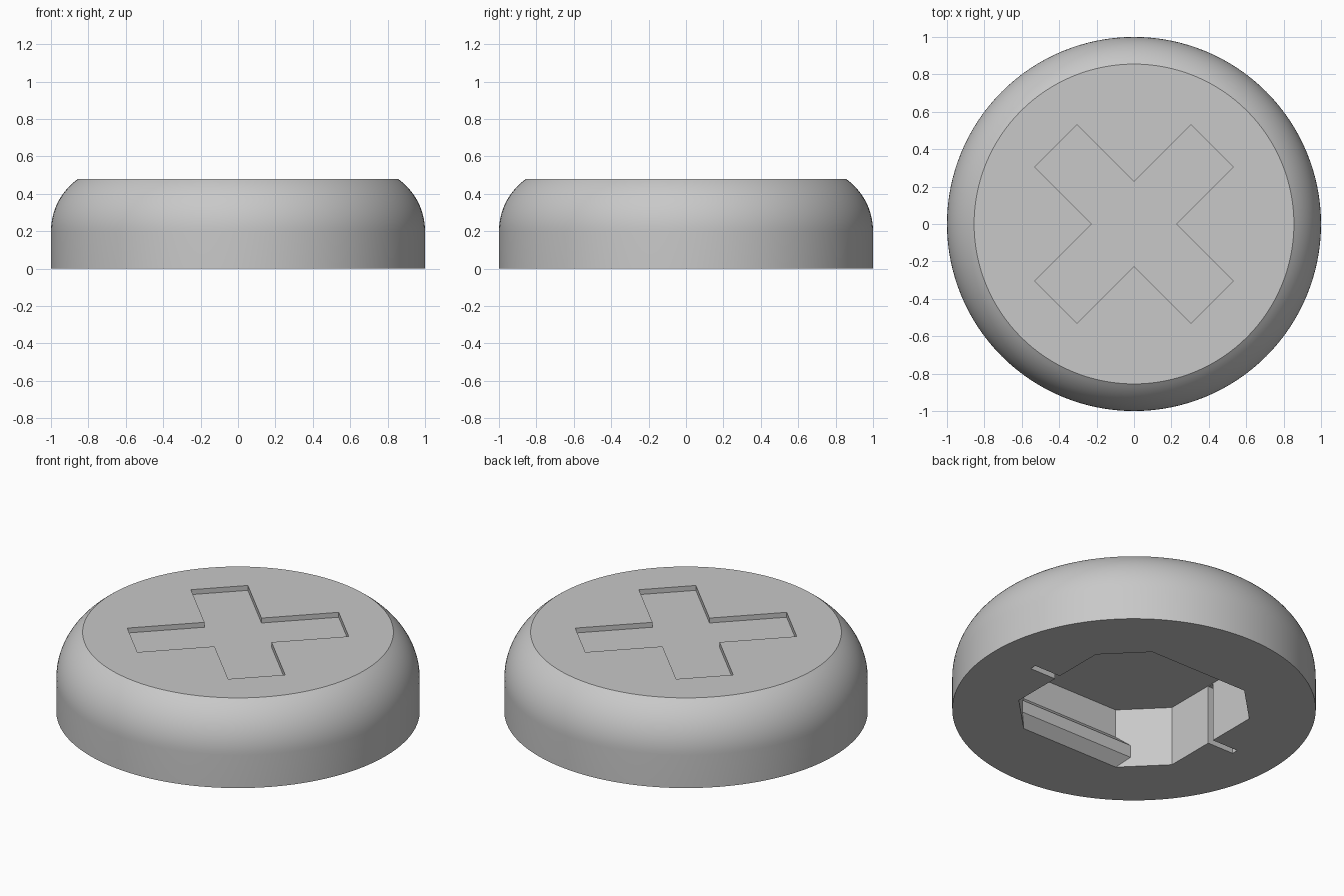
import bpy, bmesh, math

cube = bpy.data.objects.get("Cube")
if cube:
    bpy.data.objects.remove(cube, do_unlink=True)

grey = bpy.data.materials.new("plain_grey")
grey.use_nodes = True
colour = (0.58, 0.58, 0.58, 1)
grey.diffuse_color = colour
grey.node_tree.nodes["Principled BSDF"].inputs["Base Color"].default_value = colour


def loft(name, layers):
    """Closed solid through stacked rings of matching points, each (height, ring)."""
    bm = bmesh.new()
    rings = [[bm.verts.new((x, y, z)) for x, y in ring] for z, ring in layers]
    n = len(rings[0])
    for low, high in zip(rings, rings[1:]):
        for i in range(n):
            j = (i + 1) % n
            bm.faces.new((low[i], low[j], high[j], high[i]))
    bm.faces.new(rings[0][::-1])
    bm.faces.new(rings[-1])
    bmesh.ops.recalc_face_normals(bm, faces=bm.faces)
    mesh = bpy.data.meshes.new(name)
    bm.to_mesh(mesh)
    bm.free()
    mesh.materials.append(grey)
    obj = bpy.data.objects.new(name, mesh)
    bpy.context.collection.objects.link(obj)
    return obj


def circle(r, n=128):
    return [(r * math.cos(2 * math.pi * i / n), r * math.sin(2 * math.pi * i / n))
            for i in range(n)]


def four_way(quarter):
    """Repeat a quarter outline around the centre in quarter turns."""
    ring = []
    for _ in range(4):
        ring += quarter
        quarter = [(-y, x) for x, y in quarter]
    return ring


def cavity_ring(d):
    """Square with clipped corners; front and back walls pushed inward by d."""
    a, b = 0.55, 0.33
    right = [(a, -b), (a, b), (b + d, a - d), (-b - d, a - d)]
    return right + [(-x, -y) for x, y in right]


# Round body: straight wall with a rounded shoulder and a flat top
wall, top, top_r = 0.2, 0.48, 0.855
sweep = 2 * math.atan((1 - top_r) / (top - wall))
radius = (top - wall) / math.sin(sweep)
steps = 14
layers = [(0, circle(1))]
for i in range(steps + 1):
    t = sweep * i / steps
    layers.append((wall + radius * math.sin(t), circle(1 - radius * (1 - math.cos(t)))))
body = loft("round_button_body", layers)

# Cutters: top cross, underside cavity with two snap ridges, and side slots
cross = four_way([(0.225, 0), (0.53, 0.305), (0.305, 0.53)])
ridge = 0.058
cutters = [
    loft("cross_cutter", [(0.45, cross), (0.6, cross)]),
    loft("cavity_cutter", [(z, cavity_ring(d)) for z, d in (
        (-0.1, 0), (0, 0), (ridge, ridge), (0.133, ridge), (0.19, 0), (0.363, 0))]),
]
slot = [(-0.725, -0.02), (0.725, -0.02), (0.725, 0.02), (-0.725, 0.02)]
cutters.append(loft("slot_cutter", [(-0.05, slot), (0.36, slot)]))

bpy.ops.object.select_all(action="DESELECT")
body.select_set(True)
bpy.context.view_layer.objects.active = body
for cutter in cutters:
    cutter.hide_render = True
    mod = body.modifiers.new(cutter.name, "BOOLEAN")
    mod.operation = "DIFFERENCE"
    mod.solver = "EXACT"
    mod.object = cutter
    bpy.ops.object.modifier_apply(modifier=mod.name)
    bpy.data.objects.remove(cutter, do_unlink=True)

# Smooth shoulder, crisp edges elsewhere
bpy.ops.object.shade_smooth_by_angle(angle=math.radians(25))
